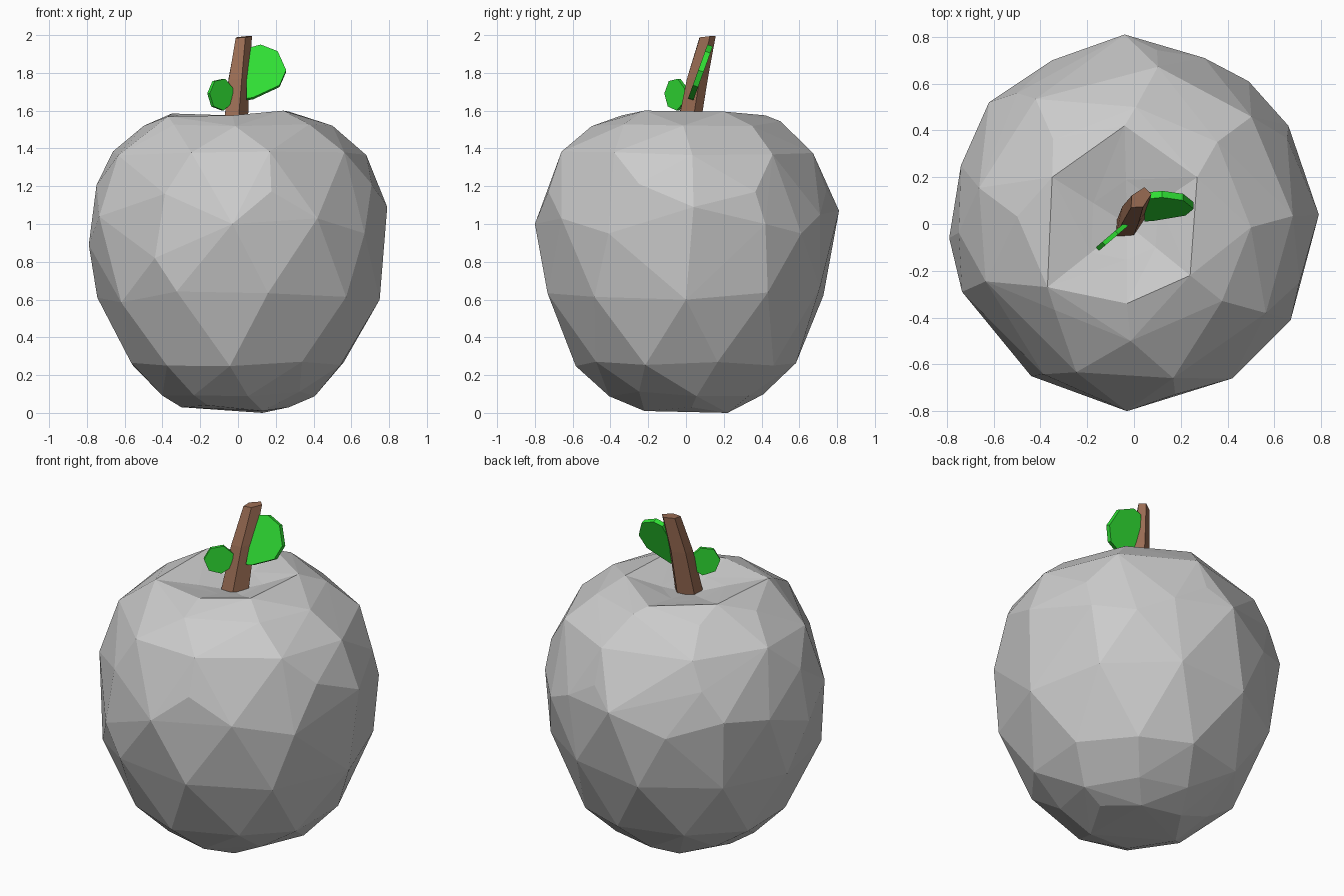
import bpy, bmesh, math, random
from mathutils import Vector

if "Cube" in bpy.data.objects:
    bpy.data.objects.remove(bpy.data.objects["Cube"])

random.seed(4)


def finish(name, bm, color=None):
    bmesh.ops.recalc_face_normals(bm, faces=bm.faces[:])
    me = bpy.data.meshes.new(name)
    bm.to_mesh(me)
    bm.free()
    ob = bpy.data.objects.new(name, me)
    bpy.context.collection.objects.link(ob)
    if color:
        mat = bpy.data.materials.new(name + "_colour")
        mat.diffuse_color = (*color, 1)
        mat.use_nodes = True
        mat.node_tree.nodes["Principled BSDF"].inputs["Base Color"].default_value = mat.diffuse_color
        me.materials.append(mat)
    return ob


def pit(bm, rim, scale, mid_z, tip):
    """Faceted hollow: rim loop -> smaller loop -> single point."""
    tip = Vector(tip)
    mid = []
    for v in rim:
        p = tip.lerp(v.co, scale)
        mid.append(bm.verts.new((p.x, p.y, mid_z)))
    apex = bm.verts.new(tip)
    n = len(rim)
    for i in range(n):
        j = (i + 1) % n
        bm.faces.new((rim[i], rim[j], mid[j]))
        bm.faces.new((rim[i], mid[j], mid[i]))
        bm.faces.new((mid[i], mid[j], apex))


# Apple body: hull of irregular rings, with a shallow hollow at the top
bm = bmesh.new()
top = [bm.verts.new(p) for p in (
    (-0.04, 0.42, 1.575), (-0.35, 0.20, 1.585), (-0.37, -0.27, 1.57),
    (-0.03, -0.34, 1.575), (0.24, -0.22, 1.60), (0.27, 0.20, 1.595))]
for p in ((0.13, -0.22, 0.01), (0.27, 0.03, 0.03), (0.13, 0.22, 0.0),
          (-0.13, 0.25, 0.02), (-0.30, 0.0, 0.03), (-0.16, -0.25, 0.04)):
    bm.verts.new(p)
# widest ring, uneven
for p in ((0.79, 0.04, 1.09), (0.66, 0.42, 1.0), (0.49, 0.61, 0.95),
          (0.30, 0.71, 1.05), (-0.04, 0.81, 1.07), (-0.35, 0.70, 0.95),
          (-0.62, 0.52, 1.05), (-0.74, 0.25, 1.0), (-0.79, -0.06, 0.89),
          (-0.735, -0.29, 1.04), (-0.44, -0.65, 0.82), (-0.03, -0.80, 1.0),
          (0.42, -0.66, 1.03), (0.67, -0.41, 0.95)):
    bm.verts.new(p)
# ring: height, radius, sides, start angle
rings = [(0.10, 0.41, 8, 10), (0.26, 0.585, 10, 14), (0.63, 0.75, 10, 32),
         (1.20, 0.75, 7, 30), (1.37, 0.68, 9, 5), (1.53, 0.50, 8, 0)]
for z, r, n, start in rings:
    for i in range(n):
        a = math.radians(start + 360 * i / n + random.uniform(-4, 4))
        dz = random.uniform(-1, 1) * (0.05 if 0.5 < z < 1.25 else 0.015)
        bm.verts.new((r * math.cos(a), r * math.sin(a), z + dz))
bmesh.ops.convex_hull(bm, input=bm.verts[:])
caps = [f for f in bm.faces if all(v in top for v in f.verts)]
bmesh.ops.delete(bm, geom=caps, context='FACES_ONLY')
bmesh.ops.delete(bm, geom=[e for e in bm.edges if not e.link_faces], context='EDGES')
pit(bm, top, 0.45, 1.53, (-0.03, 0.0, 1.49))
bmesh.ops.delete(bm, geom=[v for v in bm.verts if not v.link_faces], context='VERTS')
finish("apple_body", bm)

# Stem: five-sided bent tube, flattened along a diagonal
bm = bmesh.new()
loops = []
c = math.sqrt(0.5)
for x, y, z, wide, thin in ((-0.02, 0.0, 1.48, 0.085, 0.052),
                            (0.0, 0.055, 1.77, 0.07, 0.052),
                            (0.027, 0.11, 1.99, 0.056, 0.036)):
    loop = []
    for k in range(5):
        a = math.radians(36 + 72 * k)
        p, q = wide * math.cos(a), thin * math.sin(a)
        loop.append(bm.verts.new((x + c * (p + q), y + c * (p - q), z + 0.1 * p)))
    loops.append(loop)
for a, b in zip(loops, loops[1:]):
    for k in range(5):
        m = (k + 1) % 5
        bm.faces.new((a[k], a[m], b[m], b[k]))
bm.faces.new(loops[0][::-1])
bm.faces.new(loops[-1])
finish("stem", bm, (0.33, 0.155, 0.09))


# Leaves: thick flat outlines placed by an origin and two axes
def leaf(name, outline, origin, u, v, thick, color):
    u, v = Vector(u), Vector(v)
    off = u.cross(v).normalized() * thick / 2
    pts = [Vector(origin) + u * a + v * b for a, b in outline]
    bm = bmesh.new()
    front = [bm.verts.new(p + off) for p in pts]
    back = [bm.verts.new(p - off) for p in pts]
    bm.faces.new(front)
    bm.faces.new(back[::-1])
    for i in range(len(pts)):
        j = (i + 1) % len(pts)
        bm.faces.new((front[i], back[i], back[j], front[j]))
    finish(name, bm, color)


leaf("large_leaf",
     [(0.045, 0.0), (0.08, 0.005), (0.22, 0.07), (0.255, 0.15),
      (0.21, 0.25), (0.12, 0.285), (0.065, 0.27), (0.045, 0.20)],
     (0, 0.025, 1.66), (1, 0, 0), (0, 0.36, 1), 0.03, (0.03, 0.75, 0.035))
leaf("small_leaf",
     [(0.085 * math.cos(a), 0.086 * math.sin(a))
      for a in (math.radians(22 + 360 * k / 7) for k in range(7))],
     (-0.092, -0.052, 1.686), (0.76, 0.65, 0), (0, 0, 1), 0.02,
     (0.03, 0.75, 0.035))
